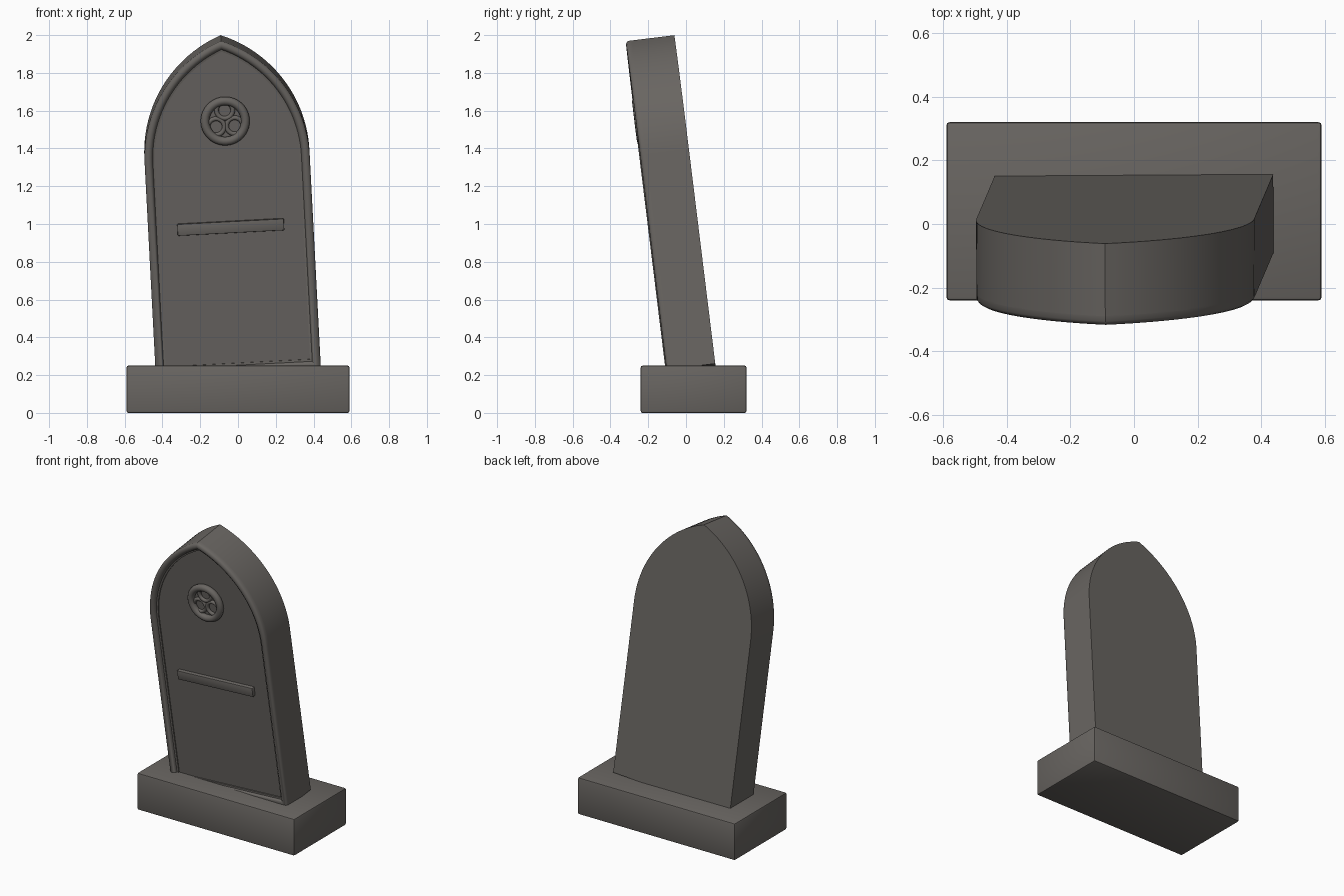
import bpy, bmesh, math
from mathutils import Matrix, Vector

if "Cube" in bpy.data.objects:
    bpy.data.objects.remove(bpy.data.objects["Cube"])

stone = bpy.data.materials.new("grey_stone")
stone.diffuse_color = (0.14, 0.13, 0.12, 1)
stone.use_nodes = True
stone.node_tree.nodes["Principled BSDF"].inputs["Base Color"].default_value = stone.diffuse_color

# Leaning frame of the headstone: local x = width, -y = front, z = up
LEAN = (Matrix.Translation((0, 0.0225, 0.25))
        @ Matrix.Rotation(math.radians(-3), 4, 'Y')
        @ Matrix.Rotation(math.radians(7), 4, 'X'))
A, BOTTOM, SPRING, RISE = 0.4375, -0.028, 1.114, 0.635
R = (A * A + RISE * RISE) / (2 * A)
PANEL, BACK, STEPS = -0.10, 0.13, 24


def finish(obj, name, smooth=True):
    obj.name = name
    obj.data.materials.clear()
    obj.data.materials.append(stone)
    if smooth:
        bpy.ops.object.select_all(action='DESELECT')
        obj.select_set(True)
        bpy.context.view_layer.objects.active = obj
        bpy.ops.object.shade_smooth_by_angle(angle=math.radians(35))
    return obj


def from_bmesh(bm, name, matrix, smooth=True):
    bmesh.ops.recalc_face_normals(bm, faces=bm.faces)
    me = bpy.data.meshes.new(name)
    bm.to_mesh(me)
    bm.free()
    obj = bpy.data.objects.new(name, me)
    bpy.context.collection.objects.link(obj)
    obj.matrix_world = matrix
    return finish(obj, name, smooth)


def outline(d):
    """Pointed-arch outline, inset by d."""
    r, cx = R - d, A - R
    end = math.acos(-cx / r)
    right = [(A - d, BOTTOM + d)]
    for i in range(STEPS + 1):
        t = end * i / STEPS
        right.append((cx + r * math.cos(t), SPRING + r * math.sin(t)))
    return right + [(-x, z) for x, z in reversed(right[:-1])]


def loft(profile, name, closed):
    """Join inset outlines; profile is a list of (inset, depth)."""
    bm = bmesh.new()
    rings = [[bm.verts.new((x, v, z)) for x, z in outline(d)] for d, v in profile]
    n = len(rings[0])
    pairs = list(zip(rings, rings[1:]))
    if closed:
        pairs.append((rings[-1], rings[0]))
    else:
        bm.faces.new(rings[0])
        bm.faces.new(rings[-1])
    for a, b in pairs:
        for i in range(n):
            j = (i + 1) % n
            bm.faces.new((a[i], a[j], b[j], b[i]))
    return from_bmesh(bm, name, LEAN)


def box(name, size, centre, matrix, bevel):
    bm = bmesh.new()
    bmesh.ops.create_cube(bm, size=1, matrix=Matrix.Translation(centre)
                          @ Matrix.Diagonal(Vector((*size, 1))))
    bmesh.ops.bevel(bm, geom=bm.edges[:], offset=bevel, segments=2,
                    profile=0.5, affect='EDGES')
    return from_bmesh(bm, name, matrix)


def ring(name, x, z, depth, major, minor):
    bpy.ops.mesh.primitive_torus_add(major_radius=major, minor_radius=minor,
                                     major_segments=40, minor_segments=12)
    obj = bpy.context.object
    obj.matrix_world = (LEAN @ Matrix.Translation((x, depth, z))
                        @ Matrix.Rotation(math.pi / 2, 4, 'X'))
    return finish(obj, name)


# Plinth
box("plinth", (1.18, 0.56, 0.25), (0, 0.04, 0.125), Matrix.Identity(4), 0.01)

# Leaning slab and its rounded border moulding
loft([(0, BACK), (0, PANEL)], "slab", False)
loft([(0, PANEL + 0.004), (0, PANEL - 0.016), (0.005, PANEL - 0.024),
      (0.014, PANEL - 0.029), (0.024, PANEL - 0.03), (0.034, PANEL - 0.026),
      (0.041, PANEL - 0.018), (0.044, PANEL - 0.009), (0.055, PANEL - 0.007),
      (0.055, PANEL + 0.004)], "border_moulding", True)

# Trefoil medallion
MZ = 1.32
ring("medallion_rim", 0, MZ, -0.112, 0.107, 0.023)
for k in range(3):
    t = math.radians(90 + 120 * k)
    ring(f"trefoil_ring_{k + 1}", 0.057 * math.cos(t), MZ + 0.057 * math.sin(t),
         -0.107, 0.043, 0.012)

# Raised bar across the face
box("raised_bar", (0.565, 0.05, 0.062), (0, -0.099, 0.754), LEAN, 0.004)
